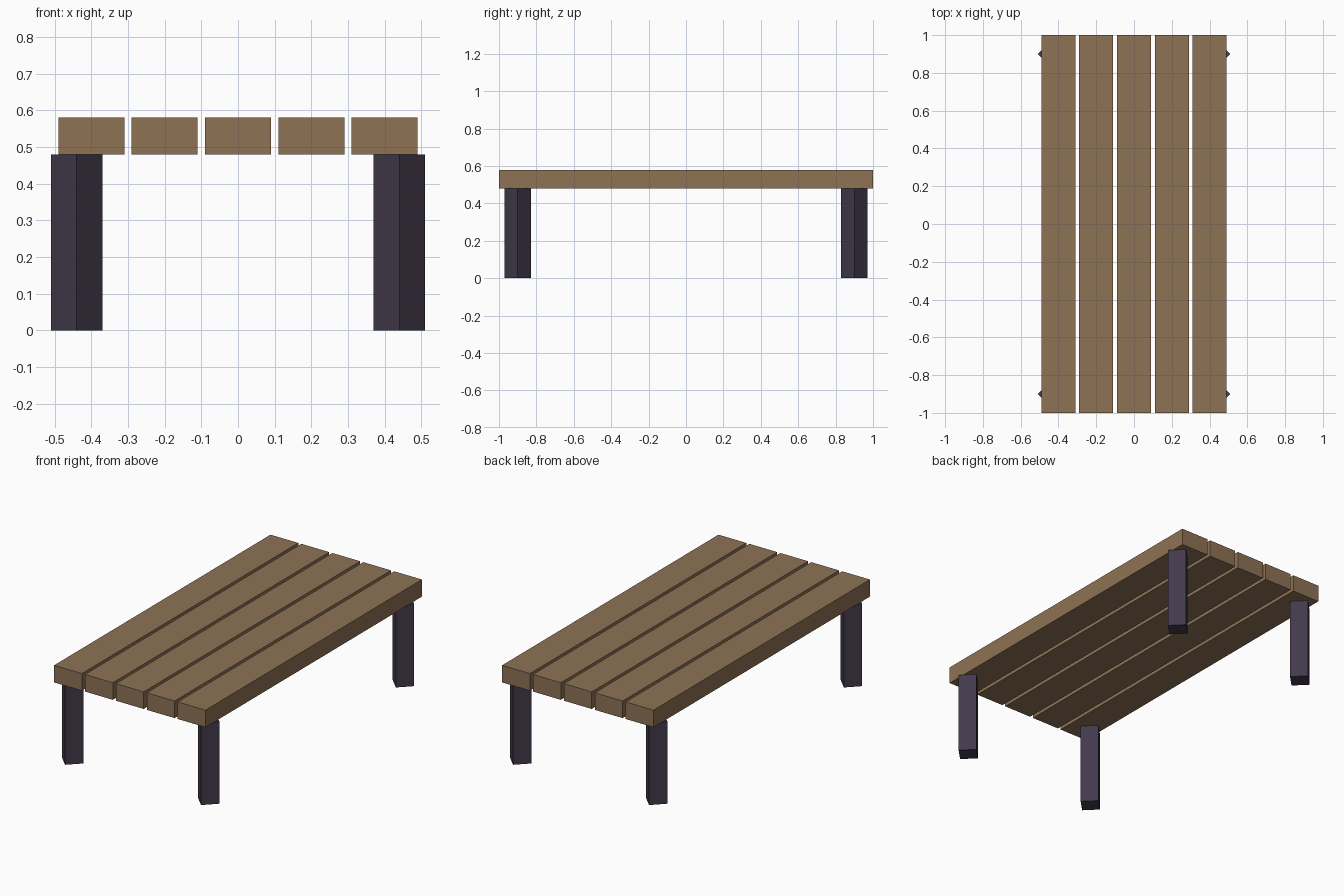
import bpy

if "Cube" in bpy.data.objects:
    bpy.data.objects.remove(bpy.data.objects["Cube"])

LEG_H = 0.48
SLAT_W, SLAT_L, SLAT_T, PITCH = 0.18, 2.0, 0.10, 0.20


def material(name, rgb):
    mat = bpy.data.materials.new(name)
    mat.diffuse_color = (*rgb, 1)
    mat.use_nodes = True
    mat.node_tree.nodes["Principled BSDF"].inputs["Base Color"].default_value = mat.diffuse_color
    return mat


def finish(name, mat):
    obj = bpy.context.object
    obj.name = obj.data.name = name
    obj.data.materials.append(mat)
    return obj


wood = material("wood", (0.27, 0.17, 0.09))
dark = material("dark_paint", (0.055, 0.042, 0.07))

# Five lengthwise slats forming the top
for i in range(5):
    bpy.ops.mesh.primitive_cube_add(size=1, location=((i - 2) * PITCH, 0, LEG_H + SLAT_T / 2))
    slat = finish(f"slat_{i + 1}", wood)
    slat.scale = (SLAT_W, SLAT_L, SLAT_T)
    bpy.ops.object.transform_apply(location=False, rotation=False, scale=True)

# Four square legs, turned corner-on at each corner
for y, end in ((-0.9, "front"), (0.9, "back")):
    for x, side in ((-0.44, "left"), (0.44, "right")):
        bpy.ops.mesh.primitive_cylinder_add(vertices=4, radius=0.07, depth=LEG_H,
                                            location=(x, y, LEG_H / 2))
        finish(f"{end}_{side}_leg", dark)
